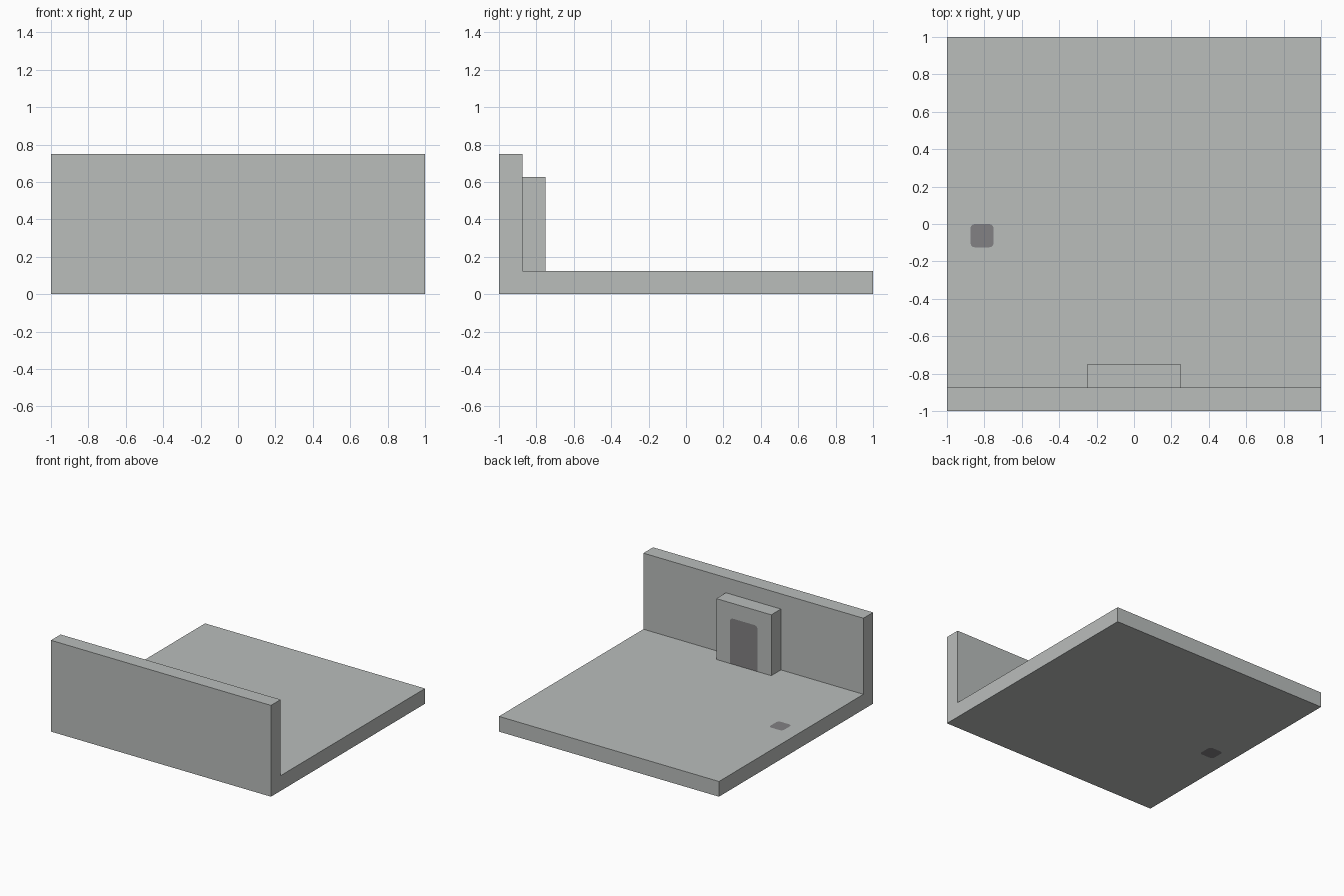
import bpy
import bmesh
import math
from mathutils import Vector

cube = bpy.data.objects.get("Cube")
if cube:
    bpy.data.objects.remove(cube, do_unlink=True)


def material(name, rgb):
    mat = bpy.data.materials.new(name)
    mat.use_nodes = True
    mat.diffuse_color = (*rgb, 1)
    mat.node_tree.nodes["Principled BSDF"].inputs["Base Color"].default_value = (*rgb, 1)
    return mat


stone = material("light grey", (0.49, 0.51, 0.50))
dark = material("dark grey", (0.223, 0.22, 0.227))


def prism(name, profile, axis, start, end, mat):
    """Extrude a flat profile along one axis; profile holds the other two coordinates."""
    def place(p):
        co = list(p)
        co.insert(axis, start)
        return Vector(co)
    bm = bmesh.new()
    face = bm.faces.new([bm.verts.new(place(p)) for p in profile])
    top = bmesh.ops.extrude_face_region(bm, geom=[face])
    shift = Vector((0, 0, 0))
    shift[axis] = end - start
    bmesh.ops.translate(bm, vec=shift, verts=[g for g in top["geom"] if isinstance(g, bmesh.types.BMVert)])
    bmesh.ops.recalc_face_normals(bm, faces=bm.faces)
    mesh = bpy.data.meshes.new(name)
    bm.to_mesh(mesh)
    bm.free()
    mesh.materials.append(mat)
    obj = bpy.data.objects.new(name, mesh)
    bpy.context.collection.objects.link(obj)
    return obj


def rounded_rect(u0, u1, v0, v1, r, round_bottom=True, steps=3):
    """Counter-clockwise rectangle with rounded corners."""
    pts = []
    corners = [(u1, v1, -1, -1), (u0, v1, 1, -1), (u0, v0, 1, 1), (u1, v0, -1, 1)]
    for k, (u, v, su, sv) in enumerate(corners):
        if k > 1 and not round_bottom:
            pts.append((u, v))
            continue
        for i in range(steps + 1):
            a = math.pi / 2 * (k + i / steps)
            pts.append((u + su * r + r * math.cos(a), v + sv * r + r * math.sin(a)))
    return pts


def cut(target, cutter):
    """Subtract the cutter, bake the result and drop the cutter."""
    mod = target.modifiers.new("cut", "BOOLEAN")
    mod.operation = "DIFFERENCE"
    mod.solver = "EXACT"
    mod.object = cutter
    graph = bpy.context.evaluated_depsgraph_get()
    mesh = bpy.data.meshes.new_from_object(target.evaluated_get(graph))
    target.modifiers.clear()
    target.data = mesh
    bpy.data.objects.remove(cutter, do_unlink=True)


# Floor slab and front wall as one L-shaped extrusion
floor_top, wall_back = 0.125, -0.875
ell = [(-1, 0), (1, 0), (1, floor_top), (wall_back, floor_top), (wall_back, 0.75), (-1, 0.75)]
shell = prism("floor_and_wall", ell, 0, -1, 1, stone)

# Block standing against the inside of the wall
block_face = -0.75
block = prism("wall_block", [(-0.25, wall_back), (0.25, wall_back), (0.25, block_face), (-0.25, block_face)],
              2, floor_top, 0.625, stone)

# Dark patch through the floor, flush on both sides
patch = rounded_rect(-0.875, -0.75, -0.125, 0, 0.025)
cut(shell, prism("patch_cutter", patch, 2, -0.1, 0.3, stone))
prism("floor_patch", patch, 2, 0, floor_top, dark)

# Dark doorway panel set flush into the block
door_depth = 0.008
cut(block, prism("door_cutter", rounded_rect(-0.125, 0.125, 0.05, 0.5, 0.025, False),
                 1, block_face - door_depth, block_face + 0.1, stone))
prism("door_panel", rounded_rect(-0.125, 0.125, floor_top, 0.5, 0.025, False),
      1, block_face - door_depth, block_face, dark)
